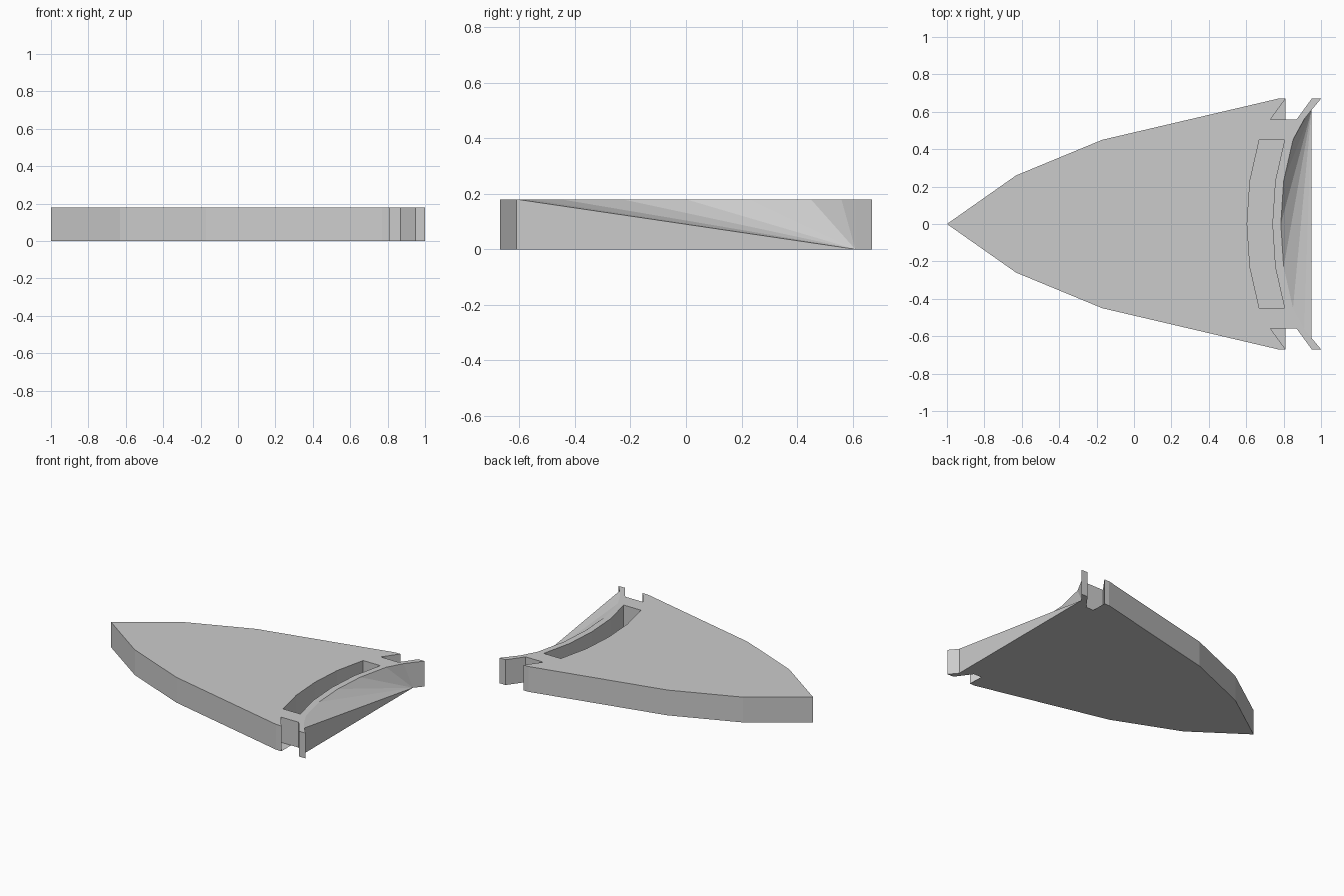
import bpy, bmesh

if "Cube" in bpy.data.objects:
    bpy.data.objects.remove(bpy.data.objects["Cube"])

H = 0.18  # plate thickness


def mirrored(half):
    """Half profile (y >= 0) ending on the axis -> full profile, +y to -y."""
    return half + [(x, -y) for x, y in reversed(half) if y > 0]


def ring(bm, pts, z):
    vs = [bm.verts.new((x, y, z)) for x, y in pts]
    es = [bm.edges.new((vs[i], vs[(i + 1) % len(vs)])) for i in range(len(vs))]
    return vs, es


def walls(bm, low, high, skip=()):
    n = len(low)
    for i in range(n):
        if i not in skip:
            j = (i + 1) % n
            bm.faces.new((low[i], low[j], high[j], high[i]))


def fill(bm, edges, normal):
    bmesh.ops.triangle_fill(bm, edges=edges, use_beauty=True, use_dissolve=False, normal=normal)


def finish(bm, name):
    mesh = bpy.data.meshes.new(name)
    bm.to_mesh(mesh)
    bm.free()
    obj = bpy.data.objects.new(name, mesh)
    bpy.context.collection.objects.link(obj)


# Profiles: pointed body with side notches and arms, concave rear, curved slot
side = [(-0.63, 0.26), (-0.17, 0.45), (0.77, 0.67), (0.81, 0.67),
        (0.73, 0.56), (0.87, 0.56), (0.95, 0.67), (1.0, 0.67)]
arc = mirrored([(0.95, 0.61), (0.91, 0.56), (0.85, 0.45), (0.80, 0.23), (0.785, 0)])
slot = mirrored([(0.67, 0.45), (0.62, 0.23), (0.605, 0)])
slot += mirrored([(0.805, 0.45), (0.755, 0.23), (0.74, 0)])[::-1]
outline = [(-1, 0)] + side + arc + [(x, -y) for x, y in reversed(side)]
first = 1 + len(side)
last = first + len(arc) - 1

# Plate: slotted top, solid base, upright walls except along the rear arc
bm = bmesh.new()
top, top_e = ring(bm, outline, H)
base, base_e = ring(bm, outline, 0)
slot_top, slot_top_e = ring(bm, slot, H)
fill(bm, top_e + slot_top_e, (0, 0, 1))
fill(bm, base_e, (0, 0, -1))
walls(bm, base, top, range(first, last))
slot_base = [bm.verts.new((x, y, 0)) for x, y in slot]
walls(bm, slot_top, slot_base)
bmesh.ops.recalc_face_normals(bm, faces=bm.faces)
finish(bm, "wedge_plate")

# Rear web: top arc fanned down to one corner, upright triangle, flat floor
bm = bmesh.new()
hi = [bm.verts.new((x, y, H)) for x, y in arc]
lo, lo_e = ring(bm, arc, 0)
for a, b in zip(hi, hi[1:]):
    bm.faces.new((lo[0], a, b))
bm.faces.new((lo[0], hi[-1], lo[-1]))
fill(bm, lo_e, (0, 0, -1))
finish(bm, "rear_web")

# Floors of the two side notches
bm = bmesh.new()
for s in (1, -1):
    bm.faces.new([bm.verts.new((x, s * y, 0))
                  for x, y in ((0.73, 0.56), (0.81, 0.56), (0.81, 0.67))][::-s])
finish(bm, "notch_floors")
